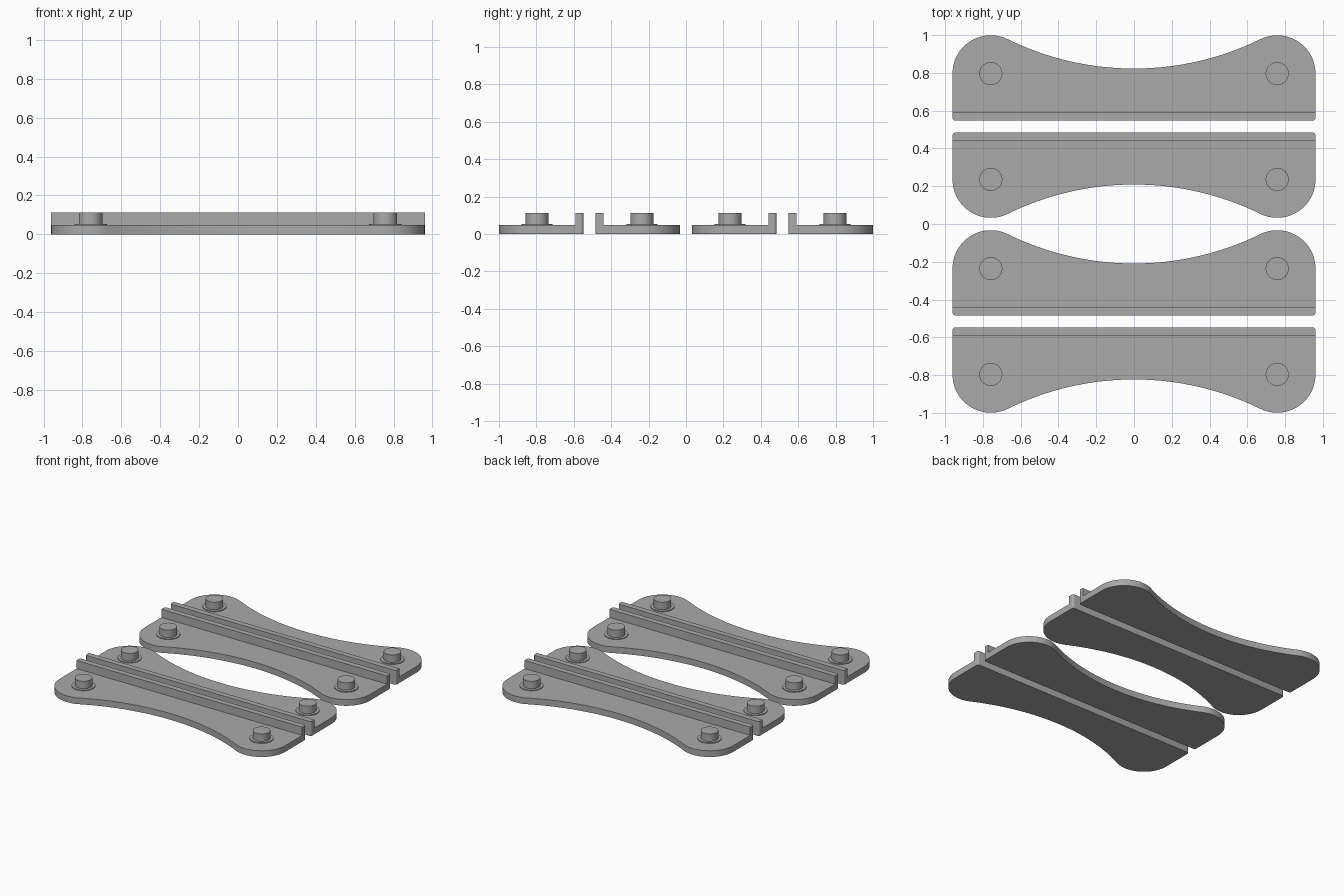
import bpy
import math

cube = bpy.data.objects.get("Cube")
if cube:
    bpy.data.objects.remove(cube, do_unlink=True)

grey = bpy.data.materials.new("plain grey")
grey.use_nodes = True
colour = (0.4, 0.4, 0.4, 1)
grey.diffuse_color = colour
grey.node_tree.nodes["Principled BSDF"].inputs["Base Color"].default_value = colour

LOBE_X, LOBE_V, LOBE_R = 0.758, 0.248, 0.203   # rounded ends, around the pegs
WAIST_V = 0.275                               # plate depth at the middle
HALF = LOBE_X + LOBE_R
CORNER = 0.015
PLATE_T, RIB_T, TOP = 0.048, 0.043, 0.111


def arc(cx, cy, r, start, end, steps):
    angles = [start + (end - start) * i / steps for i in range(steps + 1)]
    return [(cx + r * math.cos(a), cy + r * math.sin(a)) for a in angles]


def prism(name, outline, z0, z1):
    """Extrude a counter-clockwise outline upward."""
    n = len(outline)
    verts = [(x, y, z) for z in (z0, z1) for x, y in outline]
    faces = [tuple(reversed(range(n))), tuple(range(n, 2 * n))]
    faces += [(i, (i + 1) % n, (i + 1) % n + n, i + n) for i in range(n)]
    mesh = bpy.data.meshes.new(name)
    mesh.from_pydata(verts, [], faces)
    mesh.materials.append(grey)
    obj = bpy.data.objects.new(name, mesh)
    bpy.context.collection.objects.link(obj)
    bpy.ops.object.select_all(action='DESELECT')
    obj.select_set(True)
    bpy.context.view_layer.objects.active = obj
    bpy.ops.object.shade_smooth_by_angle(angle=math.radians(30))
    return obj


def back_corners():
    """Small rounded corners along the straight edge, left to right."""
    left = arc(-HALF + CORNER, CORNER, CORNER, math.pi, 1.5 * math.pi, 5)
    right = arc(HALF - CORNER, CORNER, CORNER, -math.pi / 2, 0, 5)
    return left + right


def plate_outline():
    """Two lobes joined by a concave arc tangent to both."""
    d = WAIST_V - LOBE_V
    big_r = (LOBE_X ** 2 + d ** 2 - LOBE_R ** 2) / (2 * (LOBE_R - d))
    big_v = WAIST_V + big_r
    touch = math.atan2(big_v - LOBE_V, -LOBE_X)
    right = arc(LOBE_X, LOBE_V, LOBE_R, 0, touch, 24)
    waist = arc(0, big_v, big_r, touch - math.pi, -touch, 40)[1:-1]
    left = [(-x, y) for x, y in reversed(right)]
    return back_corners() + right + waist + left


def place(outline, edge_y, side):
    """Move an outline to its plate, facing +y or -y by a half turn."""
    return [(side * x, edge_y + side * y) for x, y in outline]


plate = plate_outline()
rib = back_corners() + [(HALF, RIB_T), (-HALF, RIB_T)]

# Four plates in two back-to-back pairs
for label, edge_y, side in (("front_outer", -0.548, -1), ("front_inner", -0.484, 1),
                            ("back_inner", 0.484, -1), ("back_outer", 0.548, 1)):
    prism(label + "_plate", place(plate, edge_y, side), 0, PLATE_T)
    prism(label + "_rib", place(rib, edge_y, side), PLATE_T, TOP)
    # Pegs standing on thin collars
    for sx in (-1, 1):
        for part, radius, z0, z1 in (("collar", 0.083, PLATE_T, 0.054),
                                     ("peg", 0.061, 0.054, TOP)):
            ring = arc(sx * LOBE_X, LOBE_V, radius, 0, 2 * math.pi, 40)[:-1]
            end = "left" if sx * side > 0 else "right"
            prism(f"{label}_{end}_{part}", place(ring, edge_y, side), z0, z1)
